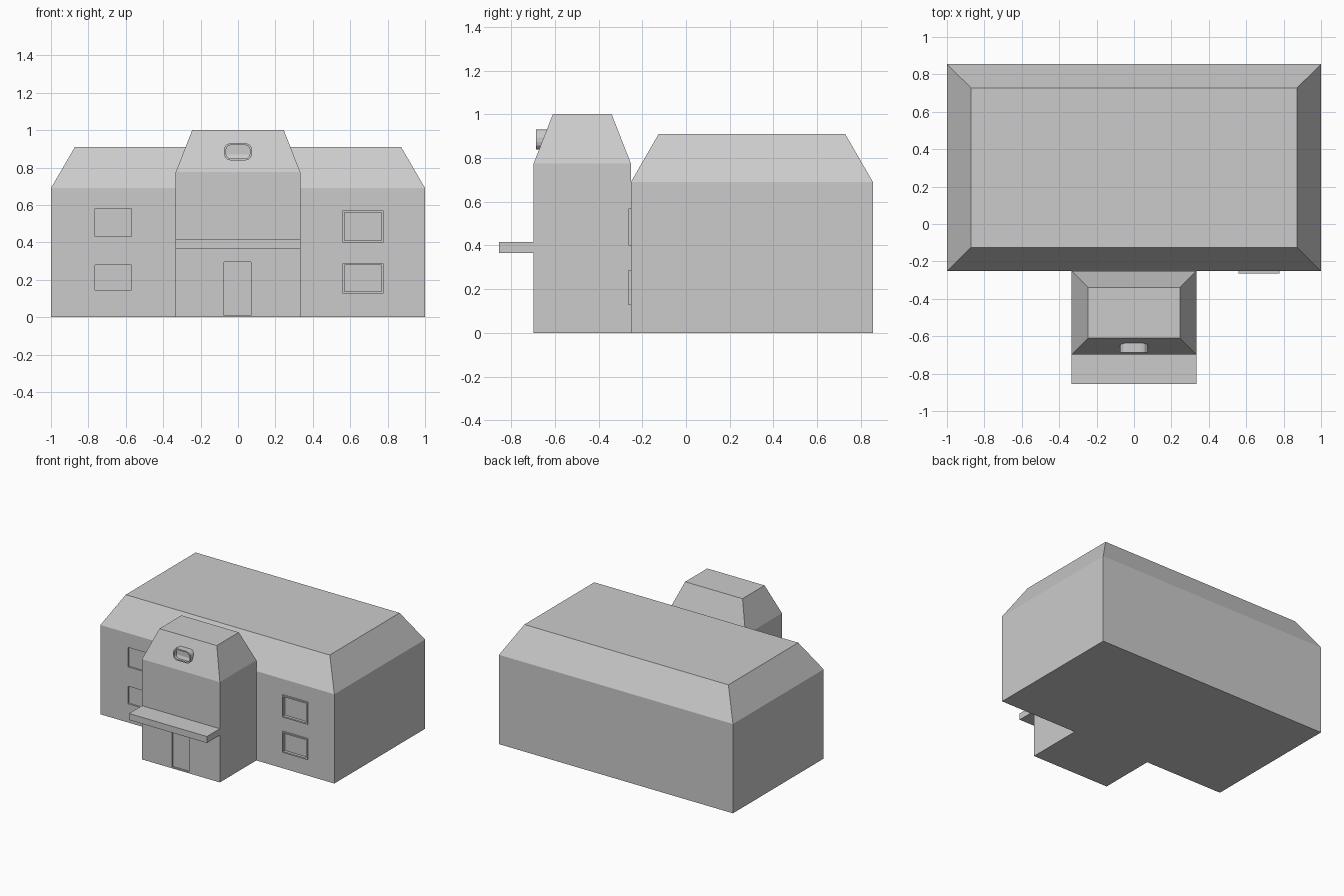
import bpy, bmesh, math

if "Cube" in bpy.data.objects:
    bpy.data.objects.remove(bpy.data.objects["Cube"])


def make_object(name, bm):
    bmesh.ops.recalc_face_normals(bm, faces=bm.faces)
    me = bpy.data.meshes.new(name)
    bm.to_mesh(me)
    bm.free()
    ob = bpy.data.objects.new(name, me)
    bpy.context.collection.objects.link(ob)
    return ob


def loft(name, rings):
    """Closed solid through a list of equally sized point rings."""
    bm = bmesh.new()
    vr = [[bm.verts.new(p) for p in r] for r in rings]
    n = len(vr[0])
    for a, b in zip(vr, vr[1:]):
        for i in range(n):
            j = (i + 1) % n
            bm.faces.new((a[i], a[j], b[j], b[i]))
    bm.faces.new(vr[0])
    bm.faces.new(vr[-1])
    return make_object(name, bm)


def rect(x0, x1, y0, y1, z):
    return [(x0, y0, z), (x1, y0, z), (x1, y1, z), (x0, y1, z)]


def box(name, x0, x1, y0, y1, z0, z1):
    return loft(name, [rect(x0, x1, y0, y1, z0), rect(x0, x1, y0, y1, z1)])


def hip_block(name, hx, y0, y1, eave, top, dx, dy):
    """Walls with a truncated hip roof."""
    return loft(name, [rect(-hx, hx, y0, y1, 0), rect(-hx, hx, y0, y1, eave),
                       rect(-hx + dx, hx - dx, y0 + dy, y1 - dy, top)])


def cut(target, x0, x1, y0, y1, z0, z1):
    cutter = box("cutter", x0, x1, y0, y1, z0, z1)
    cutter.hide_render = True
    mod = target.modifiers.new("recess", 'BOOLEAN')
    mod.operation = 'DIFFERENCE'
    mod.solver = 'EXACT'
    mod.object = cutter
    bpy.context.view_layer.objects.active = target
    bpy.ops.object.modifier_apply(modifier=mod.name)
    bpy.data.objects.remove(cutter)


# Main building and taller entrance tower
FRONT = -0.252
main = hip_block("main_building", 1.0, FRONT, 0.855, 0.69, 0.91, 0.128, 0.127)
tower = hip_block("entrance_tower", 0.333, -0.697, FRONT, 0.775, 1.0, 0.088, 0.088)

# Recessed windows on the left wing, framed windows on the right wing
for i, (z0, z1) in enumerate([(0.145, 0.28), (0.43, 0.58)]):
    cut(main, -0.765, -0.57, FRONT - 0.05, FRONT + 0.012, z0, z1)
for i, (z0, z1) in enumerate([(0.127, 0.288), (0.4, 0.57)]):
    frame = box(f"window_frame_{i}", 0.56, 0.777, FRONT - 0.012, FRONT + 0.005, z0, z1)
    cut(frame, 0.57, 0.767, FRONT - 0.05, FRONT + 0.02, z0 + 0.01, z1 - 0.01)
    cut(main, 0.57, 0.767, FRONT - 0.05, FRONT + 0.01, z0 + 0.01, z1 - 0.01)

# Recessed door and the canopy slab over it
cut(tower, -0.075, 0.07, -0.75, -0.685, 0.01, 0.295)
box("entrance_canopy", -0.333, 0.333, -0.855, -0.69, 0.365, 0.415)


# Rounded attic window: raised rim with a sunken pane
def rounded(hx, hz, r, y):
    pts = []
    for k, (sx, sz) in enumerate([(1, 1), (-1, 1), (-1, -1), (1, -1)]):
        for s in range(4):
            a = math.radians(90 * k + 30 * s)
            pts.append((sx * (hx - r) + r * math.cos(a), y,
                        0.884 + sz * (hz - r) + r * math.sin(a)))
    return pts


loft("attic_window", [rounded(0.075, 0.046, 0.036, -0.6),
                      rounded(0.075, 0.046, 0.036, -0.686),
                      rounded(0.065, 0.037, 0.03, -0.686),
                      rounded(0.065, 0.037, 0.03, -0.66)])
